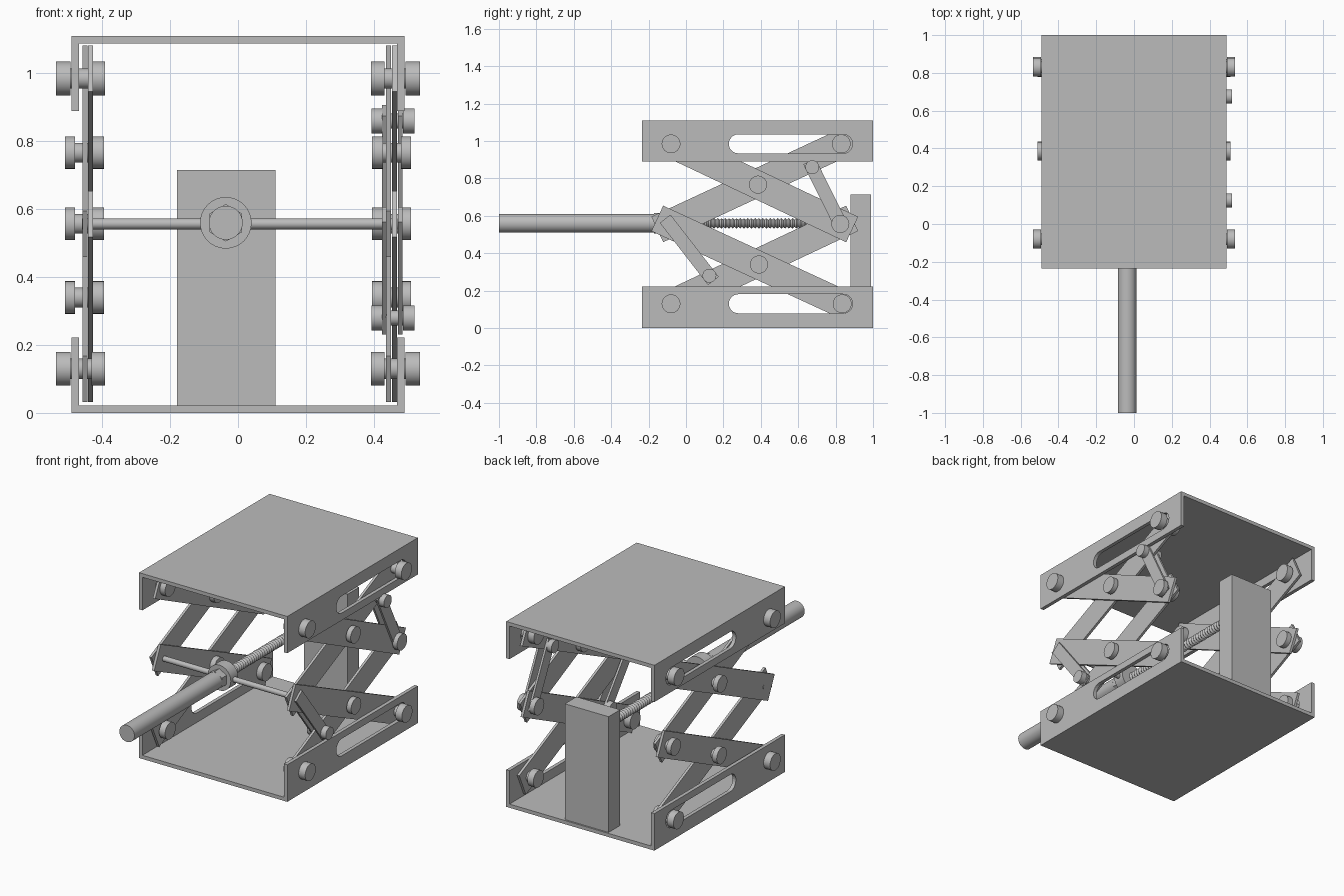
import bpy, bmesh, math
from mathutils import Vector, Matrix

if "Cube" in bpy.data.objects:
    bpy.data.objects.remove(bpy.data.objects["Cube"])

GREY = (0.5, 0.5, 0.5, 1)
steel = bpy.data.materials.new("plain grey")
steel.use_nodes = True
steel.diffuse_color = GREY
steel.node_tree.nodes["Principled BSDF"].inputs["Base Color"].default_value = GREY


def finish(bm, name, smooth=False):
    bmesh.ops.recalc_face_normals(bm, faces=bm.faces)
    mesh = bpy.data.meshes.new(name)
    bm.to_mesh(mesh)
    bm.free()
    mesh.materials.append(steel)
    ob = bpy.data.objects.new(name, mesh)
    bpy.context.collection.objects.link(ob)
    bpy.ops.object.select_all(action='DESELECT')
    ob.select_set(True)
    bpy.context.view_layer.objects.active = ob
    if smooth:
        bpy.ops.object.shade_smooth_by_angle(angle=math.radians(35))
    return ob


def add_box(bm, lo, hi):
    lo, hi = Vector(lo), Vector(hi)
    size = Matrix.Diagonal((*(hi - lo), 1))
    bmesh.ops.create_cube(bm, size=1, matrix=Matrix.Translation((lo + hi) / 2) @ size)


def add_cylinder(bm, a, b, r, sides=32):
    a, b = Vector(a), Vector(b)
    turn = (b - a).to_track_quat('Z', 'Y').to_matrix().to_4x4()
    bmesh.ops.create_cone(bm, cap_ends=True, segments=sides, radius1=r, radius2=r,
                          depth=(b - a).length, matrix=Matrix.Translation((a + b) / 2) @ turn)


def prism(bm, points, offset):
    face = bm.faces.new([bm.verts.new(p) for p in points])
    out = bmesh.ops.extrude_face_region(bm, geom=[face])["geom"]
    bmesh.ops.translate(bm, vec=offset, verts=[v for v in out if isinstance(v, bmesh.types.BMVert)])


# Slotted channels: folded plates whose side walls guide the sliding pins
W, FRONT, BACK, T = 0.491, -0.235, 1.0, 0.022
SLOT_START, SLOT_END, SLOT_R = 0.28, 0.84, 0.051


def channel(name, plate_z, lip_z, slot_z):
    inner = plate_z + math.copysign(T, lip_z - plate_z)
    outline = [(-W, plate_z), (W, plate_z), (W, lip_z), (W - T, lip_z),
               (W - T, inner), (T - W, inner), (T - W, lip_z), (-W, lip_z)]
    bm = bmesh.new()
    prism(bm, [(x, FRONT, z) for x, z in outline], (0, BACK - FRONT, 0))
    body = finish(bm, name)

    bm = bmesh.new()
    rim = []
    for centre, start in ((SLOT_END, -90), (SLOT_START, 90)):
        for i in range(13):
            a = math.radians(start + i * 15)
            rim.append((-1, centre + SLOT_R * math.cos(a), slot_z + SLOT_R * math.sin(a)))
    prism(bm, rim, (2, 0, 0))
    cutter = finish(bm, "slot_cutter")
    cutter.hide_render = True

    cut = body.modifiers.new("slot", 'BOOLEAN')
    cut.object, cut.solver = cutter, 'EXACT'
    bpy.context.view_layer.objects.active = body
    bpy.ops.object.modifier_apply(modifier=cut.name)
    bpy.data.objects.remove(cutter)


channel("base_channel", 0, 0.222, 0.13)
channel("top_channel", 1.11, 0.89, 0.985)


# Flat bar between two pivots in the side plane
def bar(name, a, b, x, width, extra, thick=0.015):
    a, b = Vector((x, *a)), Vector((x, *b))
    along = (b - a).normalized()
    across = Vector((1, 0, 0)).cross(along) * width / 2
    a, b = a - along * extra, b + along * extra
    bm = bmesh.new()
    prism(bm, [p - Vector((thick / 2, 0, 0)) for p in (a - across, b - across, b + across, a + across)],
          (thick, 0, 0))
    finish(bm, name)


# Pin with a head at each end; x runs from inner to outer head
def pin(name, s, at, inner, outer, inner_head, outer_head, r):
    bm = bmesh.new()
    add_cylinder(bm, (s * inner, *at), (s * outer, *at), r * 0.6)
    add_cylinder(bm, (s * inner, *at), (s * (inner + inner_head), *at), r)
    add_cylinder(bm, (s * (outer - outer_head), *at), (s * outer, *at), r)
    finish(bm, name, True)


TOP_FRONT, TOP_BACK = (-0.08, 0.985), (0.83, 0.985)
LOW_FRONT, LOW_BACK = (-0.08, 0.13), (0.835, 0.13)
MID_FRONT, MID_BACK = (-0.09, 0.557), (0.825, 0.557)
UP_CROSS, LOW_CROSS = (0.385, 0.767), (0.39, 0.34)

for side, s in (("left", 1), ("right", -1)):
    # Scissor arms, layered in opposite order on the two sides
    falling, rising = (0.461, 0.444) if s > 0 else (0.434, 0.451)
    for name, a, b, x in (("upper_falling_arm", TOP_FRONT, MID_BACK, falling),
                          ("upper_rising_arm", MID_FRONT, TOP_BACK, rising),
                          ("lower_falling_arm", MID_FRONT, LOW_BACK, falling),
                          ("lower_rising_arm", LOW_FRONT, MID_BACK, rising)):
        bar(f"{side}_{name}", a, b, s * x, 0.15, 0.07)
    # Pins
    for name, at in (("top_front", TOP_FRONT), ("top_back", TOP_BACK),
                     ("base_front", LOW_FRONT), ("base_back", LOW_BACK)):
        pin(f"{side}_{name}_pin", s, at, 0.392, 0.536, 0.04, 0.043, 0.05)
    for name, at in (("upper_cross", UP_CROSS), ("lower_cross", LOW_CROSS), ("middle_back", MID_BACK)):
        pin(f"{side}_{name}_pin", s, at, 0.395, 0.51, 0.032, 0.03, 0.048)

# Short stabiliser links, in pairs, on one side only
for name, pivot, end in (("upper", MID_BACK, (0.675, 0.86)), ("lower", MID_FRONT, (0.125, 0.28))):
    for layer, x in (("inner", 0.4305), ("outer", 0.4775)):
        bar(f"{name}_{layer}_link", pivot, end, x, 0.072, 0.035, 0.013)
    pin(f"{name}_link_pin", 1, end, 0.394, 0.52, 0.03, 0.034, 0.037)

# Drive: handle, collar, nut and cross rod
CX, CZ = -0.036, 0.56
bm = bmesh.new()
add_cylinder(bm, (CX, -1, CZ), (CX, -0.17, CZ), 0.05)
finish(bm, "handle", True)
bm = bmesh.new()
add_cylinder(bm, (CX, -0.17, CZ), (CX, -0.12, CZ), 0.055, 6)
finish(bm, "hex_nut")
bm = bmesh.new()
add_cylinder(bm, (CX, -0.125, CZ), (CX, -0.055, CZ), 0.076)
finish(bm, "collar", True)
bm = bmesh.new()
add_cylinder(bm, (-0.46, *MID_FRONT), (0.47, *MID_FRONT), 0.016, 24)
finish(bm, "cross_rod", True)

# Threaded screw, turned from a zigzag profile
bm = bmesh.new()
PITCH, TURNS, START = 0.02, 48, -0.07
profile = [(CX + (0.019 if i % 2 else 0.028), START + i * PITCH / 2, CZ) for i in range(2 * TURNS + 1)]
points = [bm.verts.new(p) for p in profile]
edges = [bm.edges.new(pair) for pair in zip(points, points[1:])]
bmesh.ops.spin(bm, geom=points + edges, cent=(CX, 0, CZ), axis=(0, 1, 0),
               angle=math.tau, steps=20, use_merge=True)
finish(bm, "screw", True)

# Rear post that carries the screw
bm = bmesh.new()
add_box(bm, (-0.18, 0.88, 0.015), (0.11, 0.99, 0.715))
finish(bm, "rear_post")
